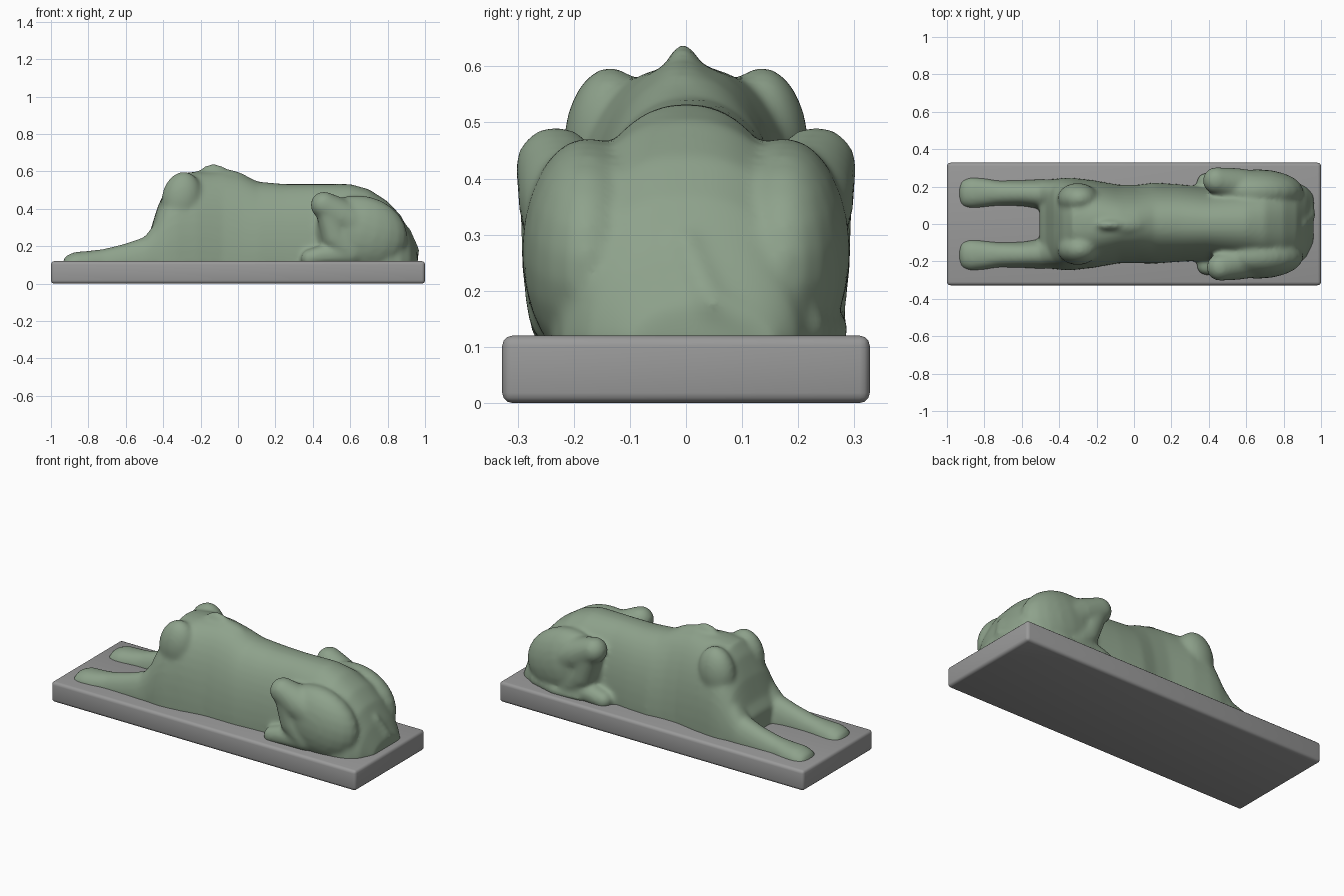
import bpy, bmesh, math
from mathutils import Vector, Matrix

if "Cube" in bpy.data.objects:
    bpy.data.objects.remove(bpy.data.objects["Cube"], do_unlink=True)

FLOOR = 0.09


def material(name, colour):
    m = bpy.data.materials.new(name)
    m.use_nodes = True
    m.diffuse_color = colour
    m.node_tree.nodes["Principled BSDF"].inputs["Base Color"].default_value = colour
    return m


def make_object(name, bm, mat):
    bmesh.ops.recalc_face_normals(bm, faces=bm.faces)
    me = bpy.data.meshes.new(name)
    bm.to_mesh(me)
    bm.free()
    ob = bpy.data.objects.new(name, me)
    bpy.context.collection.objects.link(ob)
    me.materials.append(mat)
    return ob


def loft(bm, sections, steps=24):
    """Skin arched sections (x, centre y, half width, top z, squareness)."""
    rings = []
    for x, yc, w, top, n in sections:
        ring = []
        for i in range(steps + 1):
            a = math.pi * i / steps
            c, s = math.cos(a), max(math.sin(a), 0)
            y = yc + w * math.copysign(abs(c) ** (2 / n), c)
            ring.append(bm.verts.new((x, y, FLOOR + (top - FLOOR) * s ** (2 / n))))
        rings.append(ring)
    for a, b in zip(rings, rings[1:]):
        for i in range(steps + 1):
            j = (i + 1) % (steps + 1)
            bm.faces.new((a[i], a[j], b[j], b[i]))
    bm.faces.new(rings[0])
    bm.faces.new(rings[-1])


def blob(bm, centre, radii, tilt=0):
    m = (Matrix.Translation(centre) @ Matrix.Rotation(tilt, 4, 'Y')
         @ Matrix.Diagonal((*radii, 1)))
    bmesh.ops.create_uvsphere(bm, u_segments=20, v_segments=12, radius=1, matrix=m)


def limb(bm, points, steps=7):
    """Chain of balls through points (x, y, z, radius)."""
    for p, q in zip(points, points[1:]):
        for i in range(steps + 1):
            v = Vector(p).lerp(Vector(q), i / steps)
            blob(bm, v[:3], (v[3],) * 3)


green = material("weathered_green", (0.27, 0.36, 0.26, 1))
grey = material("plinth_grey", (0.32, 0.32, 0.32, 1))

# Plinth
bm = bmesh.new()
bmesh.ops.create_cube(bm, size=1, matrix=Matrix.Translation((0, 0, 0.06))
                      @ Matrix.Diagonal((2, 0.655, 0.12, 1)))
bmesh.ops.bevel(bm, geom=bm.edges[:], offset=0.018, segments=3, profile=0.5,
                affect='EDGES')
make_object("plinth", bm, grey)
bpy.context.view_layer.objects.active = bpy.data.objects["plinth"]
bpy.data.objects["plinth"].select_set(True)
bpy.ops.object.shade_smooth_by_angle(angle=math.radians(35))

# Trunk: chest, shoulders, waist and rump
bm = bmesh.new()
loft(bm, [
    (-0.505, 0, 0.19, 0.22, 3), (-0.47, 0, 0.225, 0.28, 3),
    (-0.43, 0, 0.24, 0.41, 2.8), (-0.38, 0, 0.247, 0.52, 2.6),
    (-0.33, 0, 0.247, 0.585, 2.5), (-0.22, 0, 0.235, 0.60, 2.5),
    (-0.08, 0, 0.21, 0.605, 2.2), (0.02, 0, 0.21, 0.585, 2.1),
    (0.11, 0.005, 0.217, 0.545, 2.2), (0.25, 0.005, 0.207, 0.533, 2.3),
    (0.4, 0, 0.195, 0.533, 2.3), (0.6, 0, 0.225, 0.533, 2.2),
    (0.7, 0, 0.24, 0.505, 2.3), (0.8, 0, 0.24, 0.44, 2.4),
    (0.87, 0, 0.22, 0.365, 2.4), (0.92, 0.01, 0.19, 0.27, 2.4),
    (0.96, 0.03, 0.13, 0.17, 2.2)])

# Broken neck stump
blob(bm, (-0.13, -0.005, 0.57), (0.09, 0.035, 0.07))
blob(bm, (-0.05, -0.005, 0.55), (0.14, 0.06, 0.06), 0.2)

for side in (-1, 1):
    # Shoulder
    blob(bm, (-0.3, side * 0.135, 0.45), (0.11, 0.085, 0.15), 0.15)
    # Foreleg and paw
    loft(bm, [
        (-0.935, side * 0.165, 0.045, 0.125, 2), (-0.92, side * 0.165, 0.075, 0.15, 2.2),
        (-0.87, side * 0.167, 0.087, 0.17, 2.3), (-0.8, side * 0.167, 0.08, 0.175, 2.3),
        (-0.72, side * 0.165, 0.068, 0.185, 2.3), (-0.6, side * 0.165, 0.07, 0.215, 2.3),
        (-0.5, side * 0.16, 0.08, 0.25, 2.3), (-0.43, side * 0.155, 0.085, 0.34, 2.3),
        (-0.36, side * 0.15, 0.085, 0.45, 2.3)])
    # Thigh with raised knee
    shift = 0.01 * (1 - side)
    limb(bm, [(0.44 + shift, side * 0.232, 0.42, 0.073),
              (0.55, side * 0.205, 0.36, 0.095), (0.7, side * 0.155, 0.28, 0.125)])
    blob(bm, (0.66, side * 0.175, 0.27), (0.25, 0.118, 0.2), 0.25)
    # Folded shank and hind paw
    limb(bm, [(0.46 + shift, side * 0.23, 0.40, 0.068),
              (0.52, side * 0.22, 0.25, 0.075), (0.6, side * 0.2, 0.17, 0.085)])
    limb(bm, [(0.385, side * 0.225, 0.135, 0.05), (0.45, side * 0.225, 0.15, 0.055),
              (0.6, side * 0.215, 0.16, 0.065)])

# Tail wrapping round the left haunch
limb(bm, [(0.895, 0, 0.28, 0.03), (0.935, 0.04, 0.18, 0.035), (0.925, 0.11, 0.14, 0.04),
          (0.83, 0.21, 0.135, 0.04), (0.68, 0.255, 0.13, 0.035),
          (0.52, 0.262, 0.13, 0.025)])

body = make_object("reclining_animal_body", bm, green)

# Fuse and soften the carved form
fuse = body.modifiers.new("fuse", 'REMESH')
fuse.mode = 'VOXEL'
fuse.voxel_size = 0.011
fuse.use_smooth_shade = True
soften = body.modifiers.new("soften", 'SMOOTH')
soften.factor = 0.5
soften.iterations = 14
